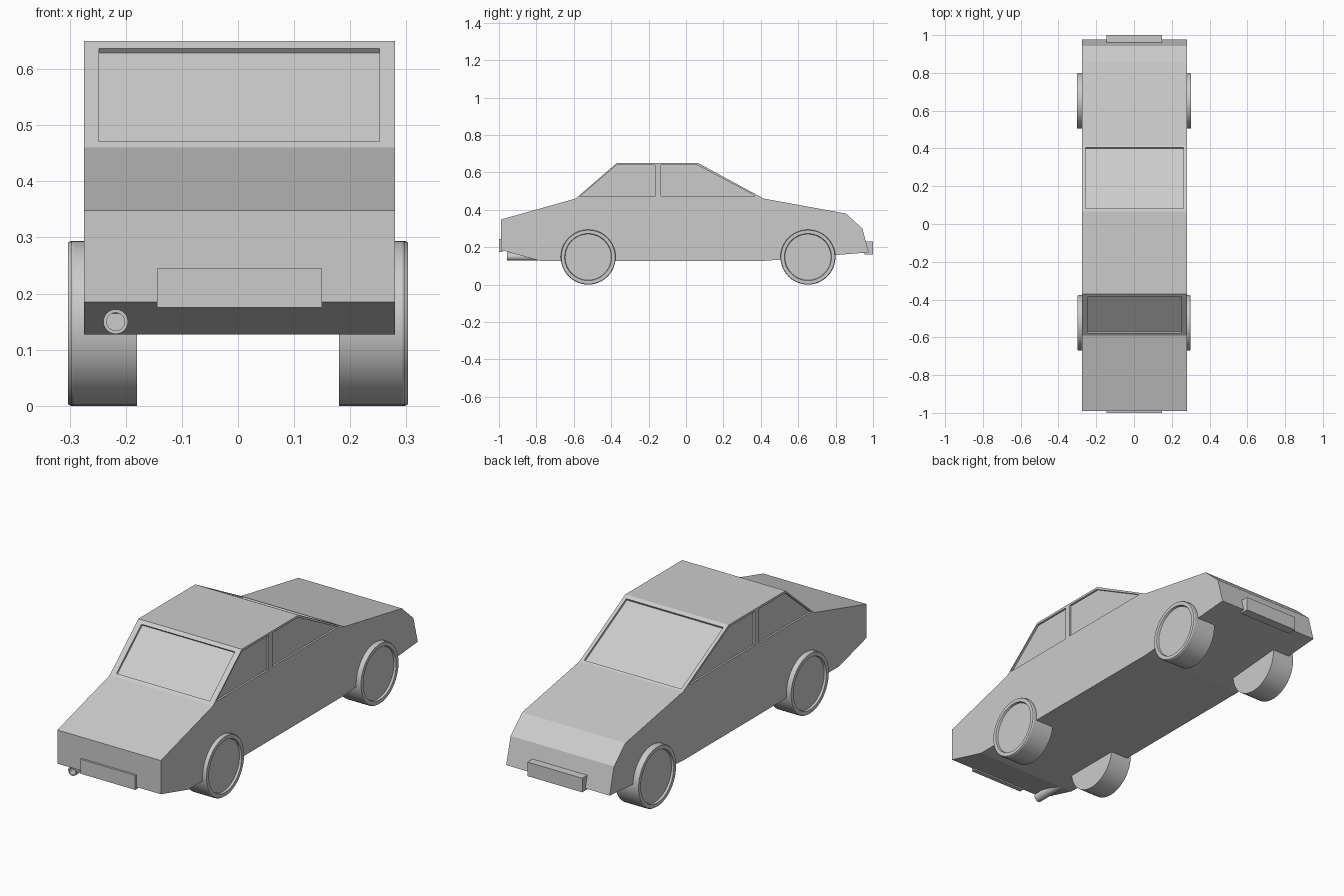
import bpy, bmesh, math
from mathutils import Matrix, Vector

if "Cube" in bpy.data.objects:
    bpy.data.objects.remove(bpy.data.objects["Cube"])

CX = 0.0025  # body centre line


def add_object(name, bm):
    bmesh.ops.recalc_face_normals(bm, faces=bm.faces)
    mesh = bpy.data.meshes.new(name)
    bm.to_mesh(mesh)
    bm.free()
    ob = bpy.data.objects.new(name, mesh)
    bpy.context.collection.objects.link(ob)
    return ob


def prism(bm, points, x0, x1):
    """Side profile of (y, z) points extruded from x0 to x1."""
    face = bm.faces.new([bm.verts.new((x0, y, z)) for y, z in points])
    out = bmesh.ops.extrude_face_region(bm, geom=[face])
    verts = [v for v in out["geom"] if isinstance(v, bmesh.types.BMVert)]
    bmesh.ops.translate(bm, verts=verts, vec=(x1 - x0, 0, 0))


def lathe(name, profile, matrix, sides=48):
    """Spin (radius, along) points about local x."""
    bm = bmesh.new()
    rings = []
    for r, a in profile:
        rings.append([bm.verts.new(matrix @ Vector((a, r * math.cos(2 * math.pi * i / sides),
                                                    r * math.sin(2 * math.pi * i / sides))))
                      for i in range(sides)])
    for p, q in zip(rings, rings[1:]):
        for i in range(sides):
            j = (i + 1) % sides
            bm.faces.new((p[i], p[j], q[j], q[i]))
    bm.faces.new(rings[0])
    bm.faces.new(rings[-1])
    ob = add_object(name, bm)
    bpy.ops.object.select_all(action='DESELECT')
    ob.select_set(True)
    bpy.context.view_layer.objects.active = ob
    bpy.ops.object.shade_smooth_by_angle(angle=math.radians(30))
    return ob


# Body shell
bm = bmesh.new()
prism(bm, [(-0.99, 0.185), (-0.99, 0.348), (-0.59, 0.46), (-0.37, 0.65), (0.065, 0.65),
           (0.415, 0.46), (0.855, 0.38), (0.943, 0.30), (0.977, 0.172), (0.8, 0.158),
           (0.42, 0.127), (-0.78, 0.127)], CX - 0.277, CX + 0.277)
body = add_object("car_body", bm)

# Window recesses: side panes on both flanks
bm = bmesh.new()
panes = [[(-0.566, 0.472), (-0.165, 0.472), (-0.165, 0.639), (-0.371, 0.639)],
         [(-0.135, 0.475), (0.37, 0.475), (0.061, 0.639), (-0.135, 0.639)]]
for s in (-1, 1):
    for pane in panes:
        prism(bm, pane, CX + s * 0.268, CX + s * 0.32)


# Window recesses: both sloping screens
def screen_cut(low, high, half, t0, t1, depth=0.01):
    a, b = Vector(low), Vector(high)
    d = (b - a).normalized()
    n = Vector((-abs(d.y) if d.x > 0 else abs(d.y), abs(d.x)))  # outward normal
    p, q = a.lerp(b, t0), a.lerp(b, t1)
    prism(bm, [p - n * depth, q - n * depth, q + n * 0.03, p + n * 0.03], CX - half, CX + half)


screen_cut((-0.59, 0.46), (-0.37, 0.65), 0.25, 0.06, 0.93)
screen_cut((0.415, 0.46), (0.065, 0.65), 0.26, 0.03, 0.95)
cutter = add_object("window_cutter", bm)
cutter.hide_render = True
mod = body.modifiers.new("windows", 'BOOLEAN')
mod.operation = 'DIFFERENCE'
mod.solver = 'EXACT'
mod.object = cutter
bpy.context.view_layer.objects.active = body
bpy.ops.object.modifier_apply(modifier=mod.name)
bpy.data.objects.remove(cutter)

# Bumper plates at each end
for name, pts in (("front_plate", [(-1.0, 0.175), (-1.0, 0.245), (-0.98, 0.245), (-0.98, 0.175)]),
                  ("back_plate", [(0.955, 0.162), (0.955, 0.23), (1.0, 0.23), (1.0, 0.162)])):
    bm = bmesh.new()
    prism(bm, pts, CX - 0.147, CX + 0.147)
    add_object(name, bm)

# Wheels with a shallow dished face
for label, y, outer in (("front", -0.523, 0.298), ("back", 0.652, 0.303)):
    for side, s in (("left", -1), ("right", 1)):
        prof = [(0.147, 0.18), (0.147, outer - 0.005), (0.144, outer),
                (0.126, outer), (0.123, outer - 0.01)]
        lathe(f"{label}_{side}_wheel", prof,
              Matrix.Translation((0, y, 0.147)) @ Matrix.Scale(s, 4, (1, 0, 0)))

# Exhaust pipe with a hollow end
lathe("exhaust_pipe", [(0.022, -0.26), (0.022, 0), (0.016, 0), (0.016, -0.04)],
      Matrix.Translation((-0.218, -0.957, 0.15)) @ Matrix.Rotation(-math.pi / 2, 4, 'Z'), 24)
